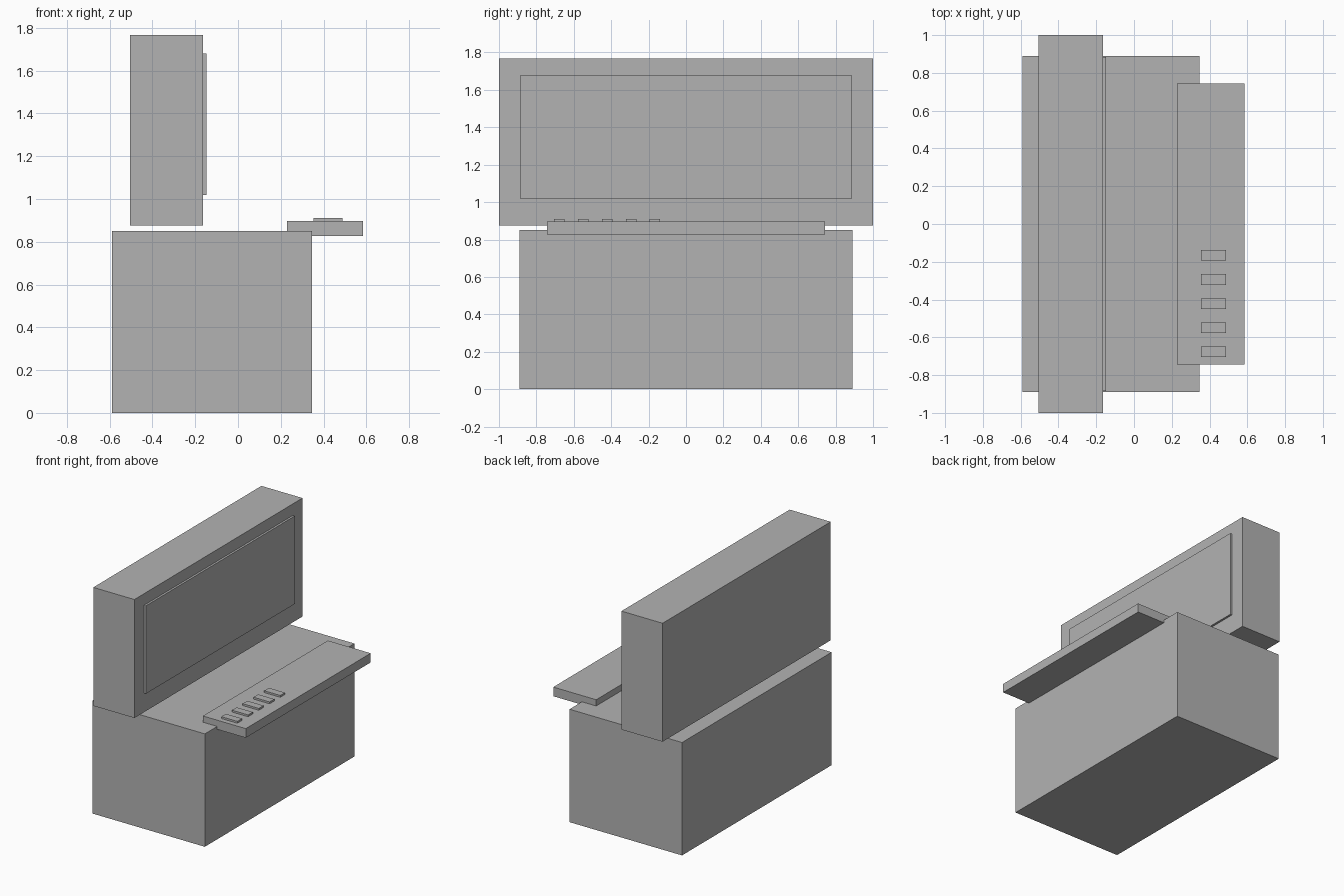
import bpy
import bmesh

cube = bpy.data.objects.get("Cube")
if cube:
    bpy.data.objects.remove(cube, do_unlink=True)

# Single flat grey
grey = bpy.data.materials.new("plain_grey")
grey.use_nodes = True
colour = (0.45, 0.45, 0.45, 1)
grey.diffuse_color = colour
grey.node_tree.nodes["Principled BSDF"].inputs["Base Color"].default_value = colour


def box(name, x, y, z):
    """Box spanning the (low, high) range on each axis."""
    bm = bmesh.new()
    bmesh.ops.create_cube(bm, size=1)
    for v in bm.verts:
        v.co = [r[0] if c < 0 else r[1] for c, r in zip(v.co, (x, y, z))]
    mesh = bpy.data.meshes.new(name)
    bm.to_mesh(mesh)
    bm.free()
    mesh.materials.append(grey)
    obj = bpy.data.objects.new(name, mesh)
    bpy.context.collection.objects.link(obj)
    return obj


# Base cabinet
box("base_cabinet", (-0.59, 0.347), (-0.89, 0.89), (0, 0.85))

# Upright display housing, floating just above the base, with a raised screen
box("display_housing", (-0.505, -0.163), (-1, 1), (0.875, 1.767))
box("screen", (-0.163, -0.147), (-0.885, 0.885), (1.018, 1.68))

# Overhanging control shelf
shelf_top = 0.897
box("control_shelf", (0.228, 0.585), (-0.743, 0.743), (0.828, shelf_top))

# Row of buttons at one end of the shelf
for i in range(5):
    y = -0.166 - i * 0.1277
    box(f"button_{i + 1}", (0.354, 0.488), (y - 0.028, y + 0.028),
        (shelf_top, shelf_top + 0.014))
